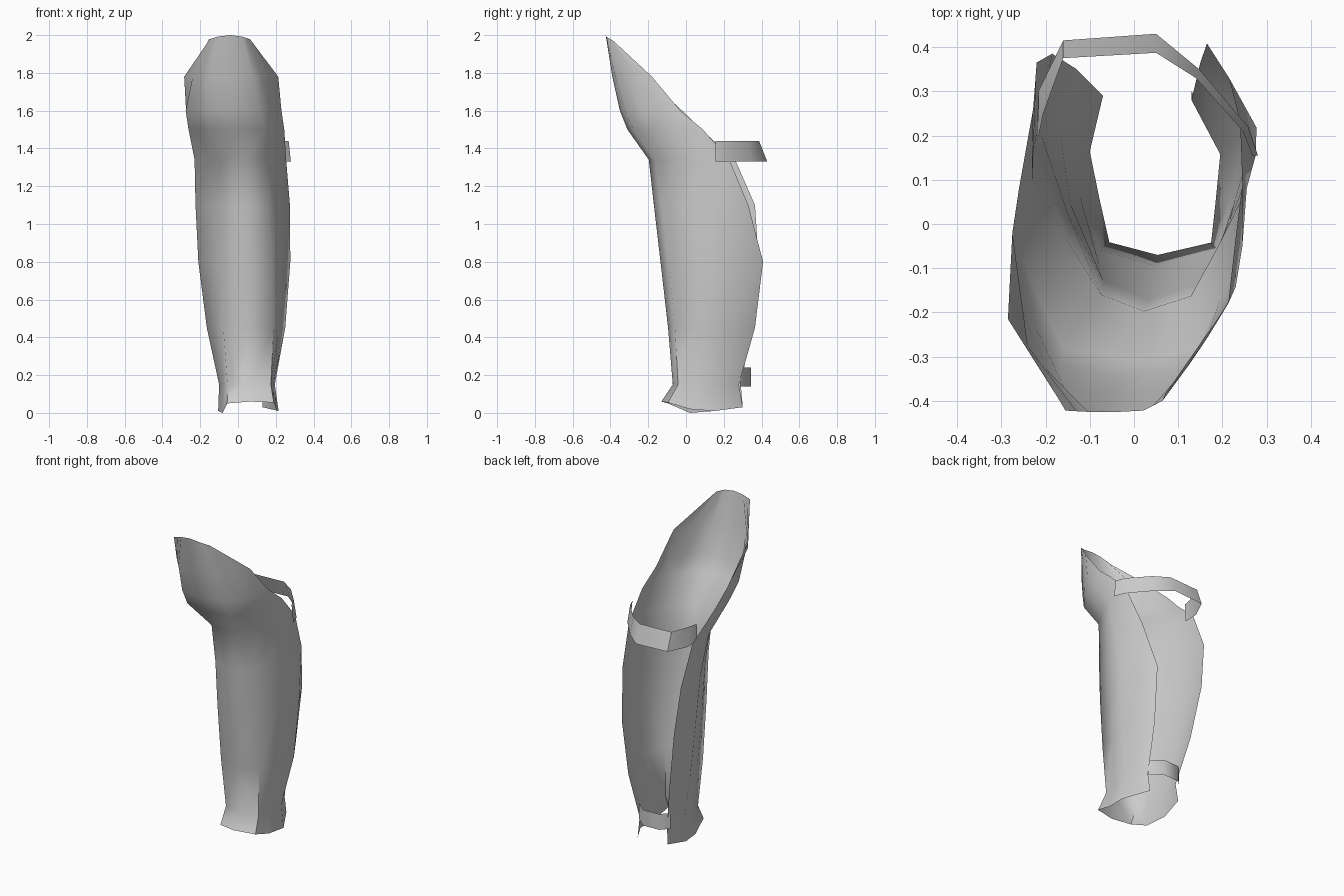
import bpy
import math

cube = bpy.data.objects.get("Cube")
if cube:
    bpy.data.objects.remove(cube, do_unlink=True)

steel = bpy.data.materials.new("plain_grey")
steel.use_nodes = True
GREY = (0.6, 0.6, 0.6, 1)
steel.diffuse_color = GREY
steel.node_tree.nodes["Principled BSDF"].inputs["Base Color"].default_value = GREY


def sheet(name, rows):
    """Skin a thin open surface over rows of points, listed bottom to top."""
    count = len(rows[0])
    verts = [point for row in rows for point in row]
    faces = []
    for r in range(len(rows) - 1):
        for c in range(count - 1):
            a = r * count + c
            faces.append((a, a + 1, a + count + 1, a + count))
    mesh = bpy.data.meshes.new(name)
    mesh.from_pydata(verts, [], faces)
    mesh.materials.append(steel)
    obj = bpy.data.objects.new(name, mesh)
    bpy.context.collection.objects.link(obj)
    bpy.ops.object.select_all(action="DESELECT")
    obj.select_set(True)
    bpy.context.view_layer.objects.active = obj
    bpy.ops.object.shade_smooth_by_angle(angle=math.radians(60))
    return obj


# Depth fraction of each column, from one back edge around the front to the other
DEPTHS = [1, .65, .35, .08, 0, .08, .35, .65, 1]
BOTTOM_RIM = [.04, .01, 0, .05, .06, .055, .02, .01, .03]

# Height, min x, max x, front y, back-edge y and x on the two sides,
# then width fractions of the two front corners and the pinch of the sides
LEVELS = [
    (.04, -.105, .215, -.13, .30, .30, -.08, .13, .15, .92, 0),
    (.15, -.10, .195, -.07, .29, .28, -.07, .13, .15, .93, 0),
    (.45, -.165, .25, -.095, .35, .365, -.13, .15, .21, .85, 0),
    (.80, -.21, .277, -.135, .385, .408, -.185, .165, .27, .8, 0),
    (1.10, -.225, .275, -.17, .365, .33, -.22, .215, .31, .76, 0),
    (1.34, -.24, .265, -.197, .26, .23, -.228, .24, .33, .73, .02),
    (1.50, -.262, .245, -.31, .08, .09, -.26, .245, .2, .8, 0),
    (1.60, -.277, .23, -.35, -.02, -.03, -.275, .23, .22, .77, 0),
    (1.78, -.285, .213, -.39, -.215, -.18, -.285, .213, .26, .74, .09),
    (1.97, -.155, .065, -.425, -.42, -.385, -.155, .07, .23, .8, 0),
]


def shell_row(index):
    (z, x_min, x_max, front, back_a, back_b, edge_a, edge_b,
     corner_a, corner_b, pinch) = LEVELS[index]
    side = 1 - pinch
    fractions = [pinch, (pinch + corner_a) / 2, corner_a, .52,
                 corner_b, (side + corner_b) / 2, side]
    xs = [edge_a] + [x_min + f * (x_max - x_min) for f in fractions] + [edge_b]
    middle = len(xs) // 2
    row = []
    for c, (x, depth) in enumerate(zip(xs, DEPTHS)):
        back = back_a if c < middle else back_b
        height = z
        if index == 0:
            height = BOTTOM_RIM[c]
        elif index == len(LEVELS) - 1:
            height += .03 * (1 - abs(c - middle) / middle)
        row.append((x, front + depth * (back - front), height))
    return row


# Leg guard shell, flared over the knee and open behind
sheet("shin_guard_shell", [shell_row(i) for i in range(len(LEVELS))])


# Straps run from the left side around the back to the right side
def strap(name, low_path, low_z, high_path, high_z):
    sheet(name, [[(x, y, low_z) for x, y in low_path],
                 [(x, y, high_z) for x, y in high_path]])


strap("upper_strap",
      [(.28, .155), (.258, .22), (.147, .35), (.05, .43), (-.16, .415), (-.216, .3), (-.22, .2)],
      1.33,
      [(.268, .155), (.246, .21), (.14, .33), (.05, .387), (-.16, .375), (-.205, .25), (-.215, .2)],
      1.44)

ankle_path = [(.13, .285), (.06, .345), (-.05, .34), (-.095, .29)]
strap("ankle_strap", ankle_path, .14, ankle_path, .24)
